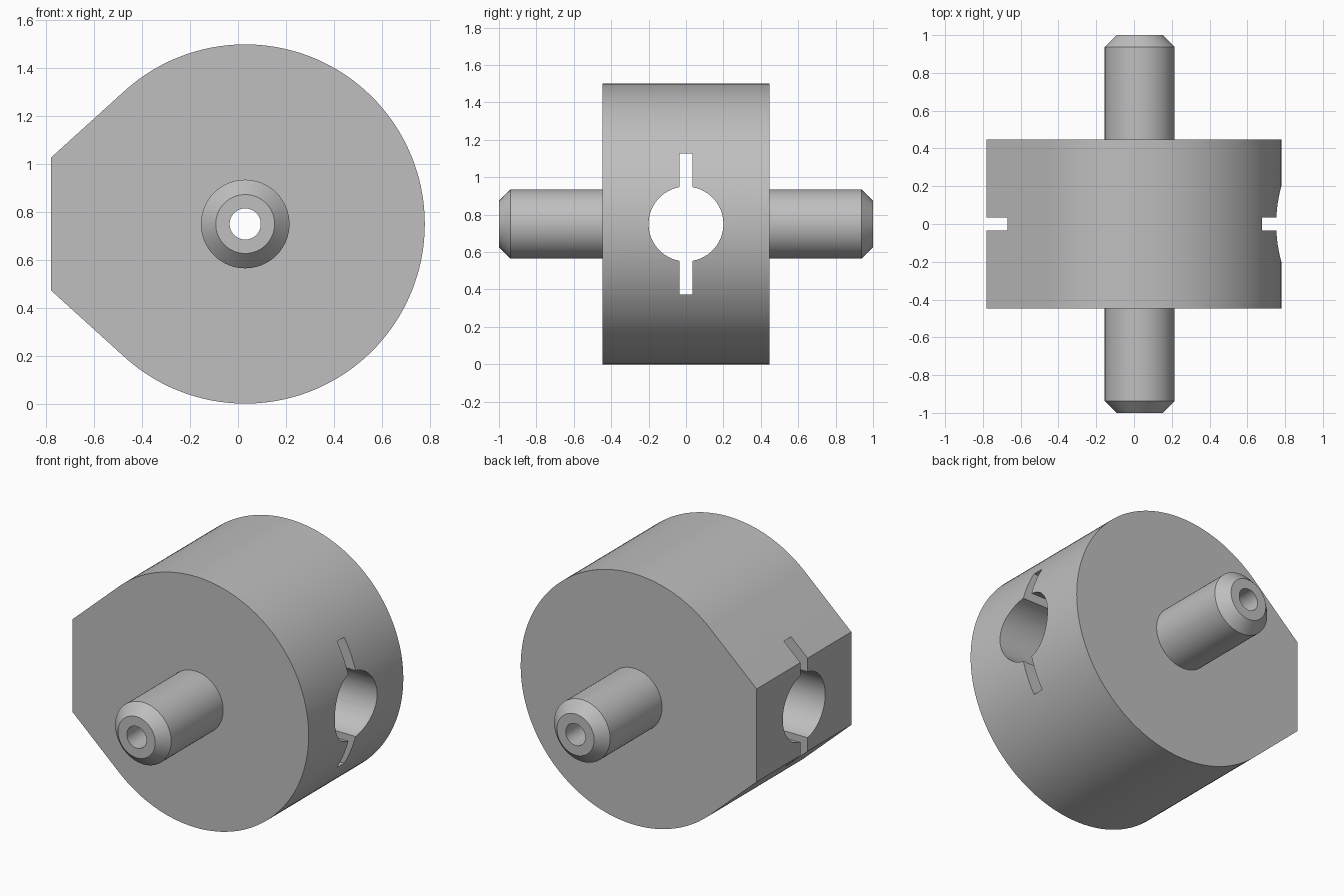
import bpy, bmesh
from math import cos, sin, pi, radians, acos, atan2, hypot
from mathutils import Matrix, Vector

cube = bpy.data.objects.get("Cube")
if cube:
    bpy.data.objects.remove(cube, do_unlink=True)

CENTRE = Vector((0.03, 0, 0.75))
RADIUS, HALF_DEPTH = 0.75, 0.447
SHAFT_R, BORE_R, CHAMFER = 0.185, 0.065, 0.062

steel = bpy.data.materials.new("grey_metal")
steel.use_nodes = True
grey = (0.52, 0.52, 0.52, 1)
steel.diffuse_color = grey
steel.node_tree.nodes["Principled BSDF"].inputs["Base Color"].default_value = grey


def make_object(name, bm):
    bmesh.ops.recalc_face_normals(bm, faces=bm.faces)
    mesh = bpy.data.meshes.new(name)
    bm.to_mesh(mesh)
    bm.free()
    obj = bpy.data.objects.new(name, mesh)
    obj.location = CENTRE
    bpy.context.collection.objects.link(obj)
    mesh.materials.append(steel)
    return obj


def select_only(obj):
    bpy.ops.object.select_all(action='DESELECT')
    obj.select_set(True)
    bpy.context.view_layer.objects.active = obj


def cylinder_cutter(name, radius, axis):
    bm = bmesh.new()
    bmesh.ops.create_cone(bm, cap_ends=True, segments=64, radius1=radius, radius2=radius,
                          depth=3, matrix=Matrix.Rotation(pi / 2, 4, axis))
    return make_object(name, bm)


def cut(obj, cutter):
    cutter.hide_render = True
    select_only(obj)
    mod = obj.modifiers.new("cut", 'BOOLEAN')
    mod.operation, mod.solver, mod.object = 'DIFFERENCE', 'EXACT', cutter
    bpy.ops.object.modifier_apply(modifier=mod.name)
    bpy.data.objects.remove(cutter, do_unlink=True)


def smooth(obj):
    select_only(obj)
    bpy.ops.object.shade_smooth_by_angle(angle=radians(30))


# Body: round drum with straight tangents running to a flat nose
nose_x, nose_z = -0.81, 0.278
tangent = atan2(nose_z, nose_x) - acos(RADIUS / hypot(nose_x, nose_z))
steps = 110
outline = [(nose_x, -nose_z)]
for i in range(steps + 1):
    a = -tangent + 2 * tangent * i / steps
    outline.append((RADIUS * cos(a), RADIUS * sin(a)))
outline.append((nose_x, nose_z))
bm = bmesh.new()
face = bm.faces.new([bm.verts.new((x, -HALF_DEPTH, z)) for x, z in outline])
extruded = bmesh.ops.extrude_face_region(bm, geom=[face])["geom"]
bmesh.ops.translate(bm, vec=(0, 2 * HALF_DEPTH, 0),
                    verts=[g for g in extruded if isinstance(g, bmesh.types.BMVert)])
body = make_object("drum_body", bm)

# Cross hole, keyway slot and axle bore through the body
cut(body, cylinder_cutter("cross_hole_cutter", 0.2, 'Y'))
bm = bmesh.new()
bmesh.ops.create_cube(bm, size=1, matrix=Matrix.Diagonal((3, 0.068, 0.754, 1)))
cut(body, make_object("slot_cutter", bm))
cut(body, cylinder_cutter("bore_cutter", BORE_R, 'X'))
smooth(body)

# Hollow, chamfered stub shafts on both sides
profile = [(BORE_R, HALF_DEPTH), (SHAFT_R, HALF_DEPTH), (SHAFT_R, 1 - CHAMFER),
           (SHAFT_R - CHAMFER, 1), (BORE_R, 1)]
for name, side in (("front_shaft", -1), ("rear_shaft", 1)):
    bm = bmesh.new()
    ring = [bm.verts.new((r, side * y, 0)) for r, y in profile]
    edges = [bm.edges.new((ring[i - 1], ring[i])) for i in range(len(ring))]
    bmesh.ops.spin(bm, geom=ring + edges, cent=(0, 0, 0), axis=(0, 1, 0),
                   angle=2 * pi, steps=64, use_duplicate=False)
    bmesh.ops.remove_doubles(bm, verts=bm.verts, dist=0.0001)
    smooth(make_object(name, bm))
